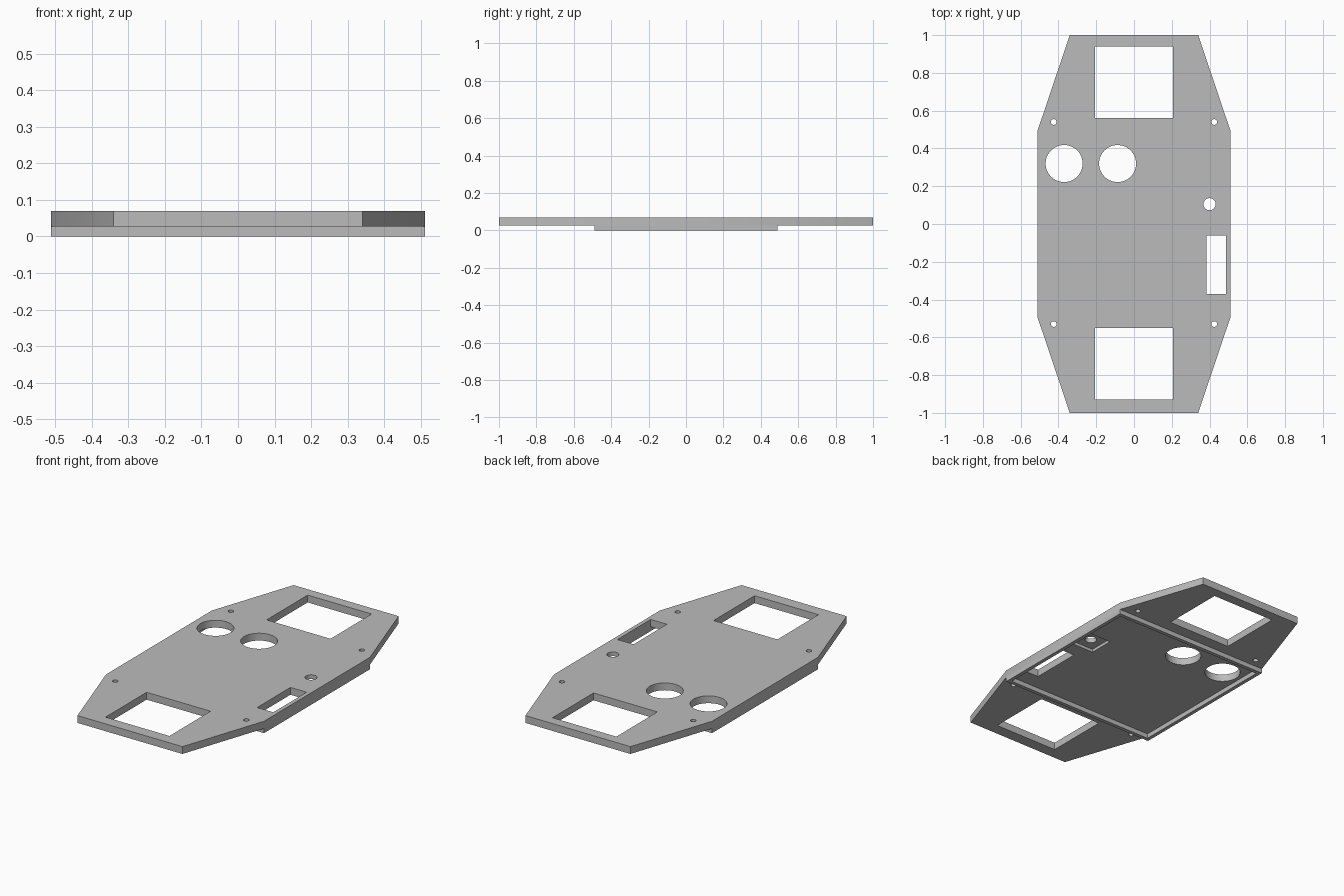
import bpy, bmesh, math

cube = bpy.data.objects.get("Cube")
if cube:
    bpy.data.objects.remove(cube, do_unlink=True)

grey = bpy.data.materials.new("plate grey")
grey.use_nodes = True
grey.diffuse_color = (0.5, 0.5, 0.5, 1)
grey.node_tree.nodes["Principled BSDF"].inputs["Base Color"].default_value = (0.5, 0.5, 0.5, 1)

BOTTOM, TOP = 0.027, 0.07


def prism(name, outline, z0, z1):
    """Extrude a flat outline between two heights."""
    bm = bmesh.new()
    face = bm.faces.new([bm.verts.new((x, y, z0)) for x, y in outline])
    ext = bmesh.ops.extrude_face_region(bm, geom=[face])
    for v in ext["geom"]:
        if isinstance(v, bmesh.types.BMVert):
            v.co.z = z1
    bmesh.ops.recalc_face_normals(bm, faces=bm.faces)
    mesh = bpy.data.meshes.new(name)
    bm.to_mesh(mesh)
    bm.free()
    mesh.materials.append(grey)
    obj = bpy.data.objects.new(name, mesh)
    bpy.context.collection.objects.link(obj)
    return obj


def rect(x0, x1, y0, y1):
    return [(x0, y0), (x1, y0), (x1, y1), (x0, y1)]


def circle(x, y, r, n=48):
    return [(x + r * math.cos(2 * math.pi * i / n), y + r * math.sin(2 * math.pi * i / n))
            for i in range(n)]


def cut(target, name, outline, z0=-0.1, z1=0.2):
    """Subtract an extruded outline from the target."""
    cutter = prism(name, outline, z0, z1)
    cutter.hide_render = True
    mod = target.modifiers.new(name, "BOOLEAN")
    mod.operation, mod.solver, mod.object = "DIFFERENCE", "EXACT", cutter
    bpy.context.view_layer.objects.active = target
    bpy.ops.object.modifier_apply(modifier=mod.name)
    bpy.data.objects.remove(cutter, do_unlink=True)


# Octagonal plate with tapered ends
half = [(0.34, -1), (0.512, -0.49), (0.512, 0.49), (0.34, 1)]
plate = prism("chassis_plate", half + [(-x, y) for x, y in reversed(half)], BOTTOM, TOP)

# End windows and side slot
cut(plate, "back_window", rect(-0.207, 0.207, 0.56, 0.94))
cut(plate, "front_window", rect(-0.207, 0.207, -0.93, -0.55))
cut(plate, "side_slot", rect(0.383, 0.488, -0.37, -0.062))

# Shallow pocket around the small hole, on the underside
cut(plate, "switch_pocket", rect(0.325, 0.488, 0.03, 0.18), 0, 0.045)

# Round holes
for x in (-0.37, -0.087):
    cut(plate, "sensor_hole", circle(x, 0.32, 0.098))
cut(plate, "switch_hole", circle(0.4, 0.105, 0.032))
for x in (-0.425, 0.425):
    for y in (-0.53, 0.54):
        cut(plate, "screw_hole", circle(x, y, 0.015, 24))

# Rectangular rim below the middle of the plate
rim = prism("underside_rim", rect(-0.512, 0.512, -0.49, 0.49), 0, BOTTOM)
cut(rim, "rim_opening", rect(-0.49, 0.49, -0.468, 0.468))

# Smooth the hole walls and keep hard edges
for obj in (plate, rim):
    bpy.ops.object.select_all(action="DESELECT")
    obj.select_set(True)
    bpy.context.view_layer.objects.active = obj
    bpy.ops.object.shade_smooth_by_angle(angle=math.radians(30))
